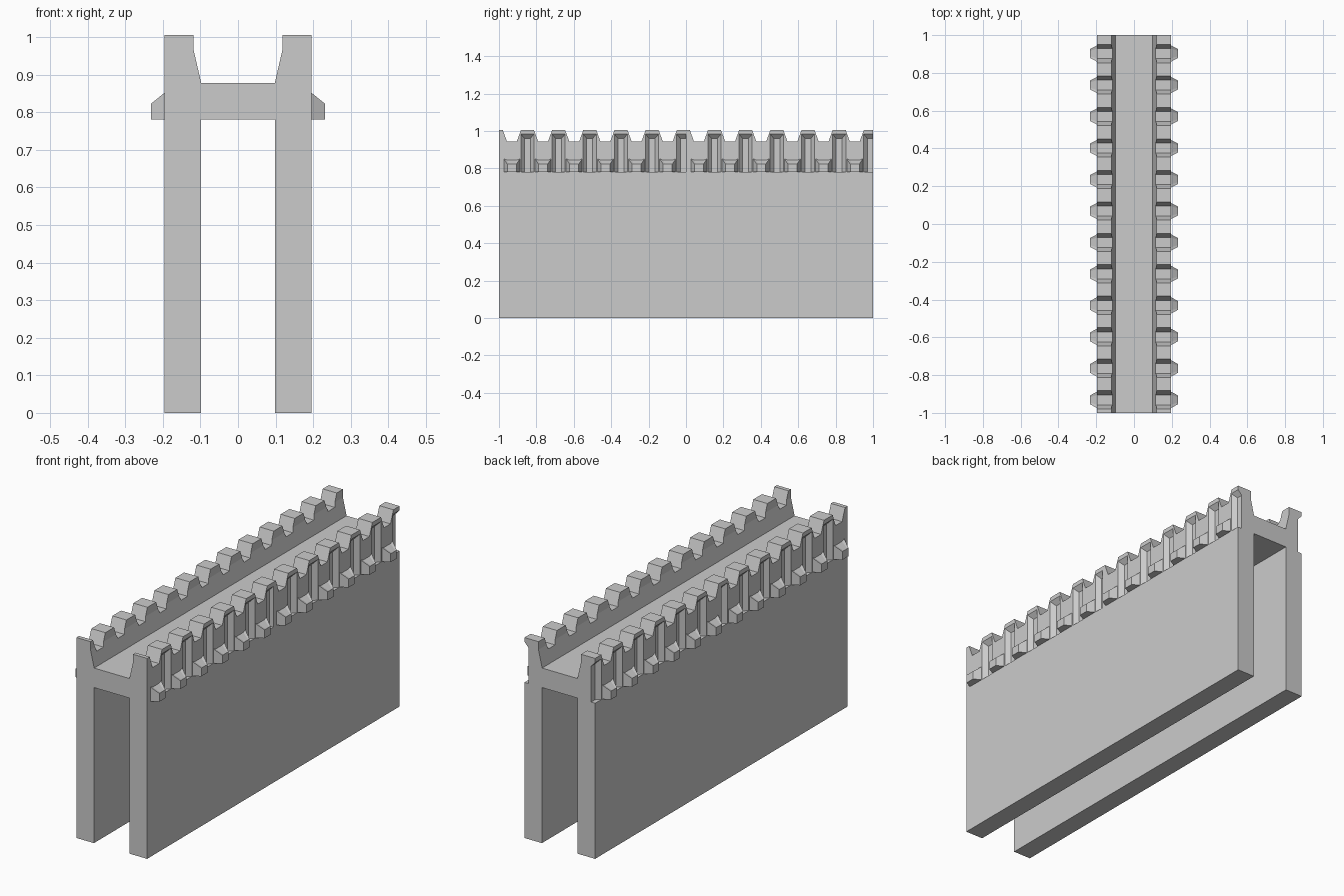
import bpy, bmesh

if "Cube" in bpy.data.objects:
    bpy.data.objects.remove(bpy.data.objects["Cube"])

HALF = 0.196     # half width of the bridge-like wall
BASE = 0.78      # underside of the walkway
STEP = 1 / 6     # battlement spacing


def loft(bm, ring_a, ring_b):
    """Closed solid between two rings with equal point counts."""
    a = [bm.verts.new(p) for p in ring_a]
    b = [bm.verts.new(p) for p in ring_b]
    n = len(a)
    bm.faces.new(a)
    bm.faces.new(b[::-1])
    for i in range(n):
        j = (i + 1) % n
        bm.faces.new((a[j], a[i], b[i], b[j]))


def make(name, bm):
    bmesh.ops.recalc_face_normals(bm, faces=bm.faces)
    me = bpy.data.meshes.new(name)
    bm.to_mesh(me)
    bm.free()
    ob = bpy.data.objects.new(name, me)
    bpy.context.collection.objects.link(ob)
    return ob


def cut(ob, cutter):
    mod = ob.modifiers.new("cut", 'BOOLEAN')
    mod.operation = 'DIFFERENCE'
    mod.solver = 'EXACT'
    mod.object = cutter
    bpy.context.view_layer.update()
    dg = bpy.context.evaluated_depsgraph_get()
    me = bpy.data.meshes.new_from_object(ob.evaluated_get(dg))
    ob.modifiers.clear()
    ob.data = me
    bpy.data.objects.remove(cutter)


# Two tall side walls
for name, s in (("left_wall", -1), ("right_wall", 1)):
    bm = bmesh.new()
    rect = [(s * 0.099, 0), (s * HALF, 0), (s * HALF, BASE), (s * 0.099, BASE)]
    loft(bm, [(x, -1, z) for x, z in rect], [(x, 1, z) for x, z in rect])
    make(name, bm)

# Walkway profile with a parapet on each side
right = [(HALF, BASE), (HALF, 1.005), (0.118, 1.005), (0.118, 0.965), (0.098, 0.878)]
profile = right + [(-x, z) for x, z in reversed(right)]

for label, start in (("front", -1.0), ("back", 0.0)):
    bm = bmesh.new()
    loft(bm, [(x, start, z) for x, z in profile],
         [(x, start + 1, z) for x, z in profile])
    walkway = make(label + "_battlement_walkway", bm)

    # Sloped gaps between merlons
    bm = bmesh.new()
    for i in range(6):
        c = start + 0.069 + i * STEP
        gap = [(-0.026, 0.943), (0.026, 0.943), (0.056, 1.025), (-0.056, 1.025)]
        loft(bm, [(-0.3, c + y, z) for y, z in gap],
             [(0.3, c + y, z) for y, z in gap])
    cut(walkway, make("gap_cutter", bm))

    # Tapered niches down the outside of each merlon
    bm = bmesh.new()
    for i in range(6):
        c = start + 0.152 + i * STEP
        for s in (-1, 1):
            def ring(x, w, top):
                return [(s * x, c - w, 0.75), (s * x, c + w, 0.75),
                        (s * x, c + w, top), (s * x, c - w, top)]
            loft(bm, ring(0.174, 0.016, 0.96), ring(0.200, 0.039, 0.988))
    cut(walkway, make("niche_cutter", bm))

    # Chamfered corbels below each gap
    bm = bmesh.new()
    for i in range(6):
        c = start + 0.069 + i * STEP
        for s in (-1, 1):
            def ring(x, w, corner, top):
                return [(s * x, c - w, BASE), (s * x, c + w, BASE),
                        (s * x, c + w, corner), (s * x, c + w * 0.6, top),
                        (s * x, c - w * 0.6, top), (s * x, c - w, corner)]
            loft(bm, ring(0.190, 0.046, 0.856, 0.848),
                 ring(0.232, 0.024, 0.822, 0.822))
    make(label + "_corbels", bm)
